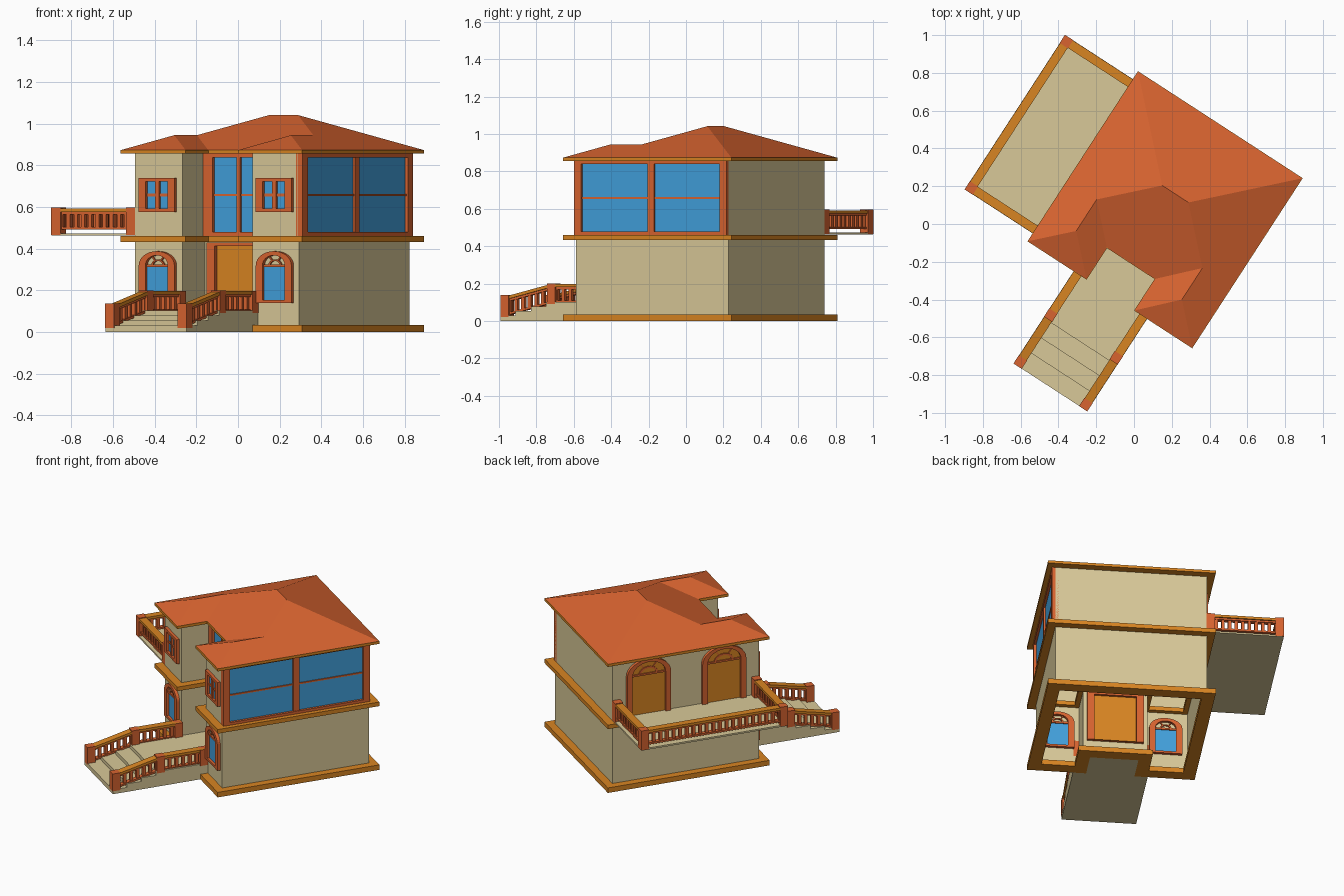
import bpy, bmesh, math

if "Cube" in bpy.data.objects:
    bpy.data.objects.remove(bpy.data.objects["Cube"])

ANGLE = math.radians(-33)          # the whole house is turned on the plot


def material(name, rgb):
    m = bpy.data.materials.new(name)
    lin = [((c / 255 + 0.055) / 1.055) ** 2.4 for c in rgb]
    m.diffuse_color = (*lin, 1)
    m.use_nodes = True
    m.node_tree.nodes["Principled BSDF"].inputs["Base Color"].default_value = m.diffuse_color
    return m


CREAM = material("cream plaster", (217, 201, 152))
ORANGE = material("burnt orange", (217, 100, 48))
OCHRE = material("ochre", (217, 133, 34))
BLUE = material("window blue", (66, 160, 220))

# House plan in its own axes: walls, entrance notch
X0, X1, Y0, Y1 = -0.373, 0.567, -0.334, 0.64
N0, N1, NB = -0.10, 0.30, -0.135


def outline(o):
    return [(X0 - o, Y0 - o), (N0 + o, Y0 - o), (N0 + o, NB - o), (N1 - o, NB - o),
            (N1 - o, Y0 - o), (X1 + o, Y0 - o), (X1 + o, Y1 + o), (X0 - o, Y1 + o)]


class Part:
    """Collects solids of one colour into one object."""

    def __init__(self, name, mat):
        self.name, self.mat, self.bm = name, mat, bmesh.new()

    def add(self, verts, faces, fix=True):
        vs = [self.bm.verts.new(v) for v in verts]
        fs = [self.bm.faces.new([vs[i] for i in f]) for f in faces]
        if fix:
            bmesh.ops.recalc_face_normals(self.bm, faces=fs)

    def prism(self, a, b):
        """Solid between two matching loops."""
        n = len(a)
        sides = [(i, (i + 1) % n, n + (i + 1) % n, n + i) for i in range(n)]
        self.add(a + b, sides + [tuple(range(n)), tuple(range(n, 2 * n))])

    def box(self, x0, x1, y0, y1, z0, z1):
        base = [(x0, y0), (x1, y0), (x1, y1), (x0, y1)]
        self.prism([(x, y, z0) for x, y in base], [(x, y, z1) for x, y in base])

    def ring(self, loops):
        """Closed tube through four matching loops."""
        n, m = len(loops[0]), len(loops)
        self.add([v for l in loops for v in l],
                 [(k * n + i, k * n + (i + 1) % n, (k + 1) % m * n + (i + 1) % n, (k + 1) % m * n + i)
                  for k in range(m) for i in range(n)])

    def plate(self, wall, pts, d0, d1):
        self.prism([wall(s, z, d0) for s, z in pts], [wall(s, z, d1) for s, z in pts])

    def rect(self, wall, s0, s1, z0, z1, d0, d1):
        self.plate(wall, [(s0, z0), (s1, z0), (s1, z1), (s0, z1)], d0, d1)

    def frame(self, wall, outer, inner, d0, d1):
        self.ring([[wall(s, z, d) for s, z in l]
                   for l, d in ((outer, d0), (outer, d1), (inner, d1), (inner, d0))])

    def bar(self, a, b, w, lo, hi):
        """Rail from a to b (x, y, floor z), sheared along a slope."""
        dx, dy = b[0] - a[0], b[1] - a[1]
        l = math.hypot(dx, dy)
        nx, ny = -dy / l * w / 2, dx / l * w / 2
        ends = [[(p[0] + s * nx, p[1] + s * ny, p[2] + h)
                 for s, h in ((-1, lo), (1, lo), (1, hi), (-1, hi))] for p in (a, b)]
        self.prism(*ends)

    def done(self):
        me = bpy.data.meshes.new(self.name)
        self.bm.to_mesh(me)
        self.bm.free()
        me.materials.append(self.mat)
        ob = bpy.data.objects.new(self.name, me)
        ob.rotation_euler.z = ANGLE
        bpy.context.collection.objects.link(ob)


# Wall planes: (along, height, distance outward) -> position
front = lambda s, z, d: (s, Y0 - d, z)
porch = lambda s, z, d: (s, NB - d, z)
left = lambda s, z, d: (X0 - d, s, z)
right = lambda s, z, d: (X1 + d, s, z)

# Walls: open shell
walls = Part("walls", CREAM)
pl = outline(0)
walls.add([(x, y, 0.005) for x, y in pl] + [(x, y, 0.87) for x, y in pl],
          [(i, (i + 1) % 8, 8 + (i + 1) % 8, 8 + i) for i in range(8)], False)
walls.done()

# Ochre bands at base, mid floor and eaves
for name, z0, z1 in (("base_band", 0, 0.034), ("floor_band", 0.433, 0.461), ("eaves_band", 0.856, 0.874)):
    p = Part(name, OCHRE)
    p.ring([[(x, y, z) for x, y in outline(o)]
            for o, z in ((0.05, z0), (0.05, z1), (-0.03, z1), (-0.03, z0))])
    p.done()

# Hip roof with two front wings, equal slopes
SL, EZ = 0.385, 0.873
ol = outline(0.05)
w = (ol[1][0] - ol[0][0]) / 2
m = (ol[7][1] - ol[2][1]) / 2
xl, xr, yf, yn = ol[0][0] + w, ol[5][0] - w, ol[0][1] + w, ol[2][1] + w
ridge = [(xl, yf, w), (xl, yn, w), (ol[0][0] + m, ol[2][1] + m, m),
         (ol[5][0] - m, ol[2][1] + m, m), (xr, yn, w), (xr, yf, w)]
roof = Part("roof", ORANGE)
roof.add([(x, y, EZ) for x, y in ol] + [(x, y, EZ + SL * h) for x, y, h in ridge],
         [(0, 1, 8), (1, 2, 9, 8), (2, 3, 12, 11, 10, 9), (3, 4, 13, 12), (4, 5, 13),
          (5, 6, 11, 12, 13), (6, 7, 10, 11), (7, 0, 8, 9, 10)], False)
roof.done()


def rect_pts(s0, s1, z0, z1):
    return [(s0, z0), (s1, z0), (s1, z1), (s0, z1)]


def window(name, wall, s0, s1, z0, z1, bs, bz, mull, bar):
    """Rectangular window: frame, glass, upright and crossbar."""
    f, g = Part(name + "_frame", ORANGE), Part(name + "_glass", BLUE)
    f.frame(wall, rect_pts(s0, s1, z0, z1), rect_pts(s0 + bs, s1 - bs, z0 + bz, z1 - bz), -0.02, 0.02)
    c, zc = (s0 + s1) / 2, (z0 + z1) / 2
    f.rect(wall, c - mull / 2, c + mull / 2, z0 + bz, z1 - bz, -0.015, 0.015)
    f.rect(wall, s0 + bs, s1 - bs, zc - bar / 2, zc + bar / 2, -0.01, 0.01)
    g.rect(wall, s0 + bs, s1 - bs, z0 + bz, z1 - bz, -0.003, 0.004)
    f.done()
    g.done()


def arch(c, hw, z0, spring, rise):
    top = [(c + hw * math.cos(math.pi * i / 16), spring + rise * math.sin(math.pi * i / 16)) for i in range(17)]
    return [(c - hw, z0), (c + hw, z0)] + top


def arched(name, wall, c, hw, z0, spring, top, b, bb, fill, full):
    """Arched opening with fan bars in the head."""
    f, g = Part(name + "_frame", ORANGE), Part(name + "_panel", fill)
    rise = top - spring
    ri = rise - 0.02
    f.frame(wall, arch(c, hw, z0, spring, rise), arch(c, hw - b, z0 + bb, spring, ri), -0.02, 0.02)
    f.rect(wall, c - hw + b, c + hw - b, spring - 0.008, spring + 0.004, -0.01, 0.012)
    h = hw - b
    half = lambda k: [(c + k * h * math.cos(math.pi * i / 12), spring + k * ri * math.sin(math.pi * i / 12))
                      for i in range(13)]
    f.frame(wall, half(0.58), half(0.44), -0.01, 0.01)
    for a in (60, 120):
        ca, sa = h * math.cos(math.radians(a)), ri * math.sin(math.radians(a))
        f.plate(wall, [(c + ca * .5 - .004, spring + sa * .5), (c + ca * .5 + .004, spring + sa * .5),
                       (c + ca + .004, spring + sa), (c + ca - .004, spring + sa)], -0.01, 0.01)
    if full:
        g.plate(wall, arch(c, h, z0 + bb, spring, ri), -0.003, 0.004)
    else:
        g.rect(wall, c - h, c + h, z0 + bb, spring, -0.003, 0.004)
    f.done()
    g.done()


# Large windows
window("side_window", right, Y0, Y1, 0.461, 0.856, 0.045, 0.018, 0.04, 0.01)
window("porch_window", porch, N0, N1, 0.461, 0.856, 0.055, 0.018, 0.02, 0.01)
# Wing windows
for tag, c in (("left", -0.2365), ("right", 0.4335)):
    window(tag + "_square_window", front, c - 0.102, c + 0.102, 0.575, 0.74, 0.04, 0.017, 0.022, 0.014)
    arched(tag + "_arched_window", front, c, 0.102, 0.14, 0.32, 0.388, 0.038, 0.014, BLUE, False)
# Balcony doors
for tag, c in (("back", 0.403), ("front", -0.097)):
    arched(tag + "_balcony_door", left, c, 0.145, 0.461, 0.745, 0.848, 0.035, 0.0, OCHRE, True)

# Entrance door
p = Part("entrance_door_frame", ORANGE)
p.frame(porch, rect_pts(-0.075, 0.275, 0.09, 0.43), rect_pts(-0.03, 0.23, 0.09, 0.412), -0.02, 0.025)
p.done()
p = Part("entrance_door", OCHRE)
p.rect(porch, -0.03, 0.23, 0.09, 0.412, -0.003, 0.005)
p.done()

# Steps and landing
SX0, SX1, SF = -0.132, 0.332, -0.966
prof, y = [(Y0 - 0.001, 0), (SF, 0)], SF
for i in range(4):
    z = 0.03 + 0.024 * i
    prof += [(y, z), (y + 0.096 if i < 3 else Y0 - 0.001, z)]
    y += 0.096
p = Part("entrance_steps", CREAM)
p.prism([(SX0, a, b) for a, b in prof], [(SX1, a, b) for a, b in prof])
p.box(N0, N1, Y0 - 0.001, NB, 0, 0.102)
p.done()

# Balcony floor
BX = -0.851
p = Part("balcony_floor", CREAM)
p.box(BX, X0, Y0, Y1, 0.463, 0.474)
p.done()


def railing(name, runs, posts):
    """Runs of (start, end) at floor height; posts of (x, y, z0, z1)."""
    caps, bars = Part(name + "_caps", OCHRE), Part(name + "_balusters", ORANGE)
    for a, b in runs:
        caps.bar(a, b, 0.048, 0.098, 0.115)
        bars.bar(a, b, 0.03, 0.086, 0.098)
        bars.bar(a, b, 0.03, 0.014, 0.026)
        n = round(math.dist(a, b) / 0.043)
        for i in range(n):
            t = (i + 0.5) / n
            x, y, z = [u + (v - u) * t for u, v in zip(a, b)]
            bars.box(x - 0.01, x + 0.01, y - 0.01, y + 0.01, z + 0.02, z + 0.09)
    for x, y, z0, z1 in posts:
        bars.box(x - 0.026, x + 0.026, y - 0.026, y + 0.026, z0, z1)
    caps.done()
    bars.done()


# Balcony railing
e = 0.025
bx, by0, by1, bz = BX + e, Y0 + e, Y1 - e, 0.477
railing("balcony_railing",
        [((X0, by0, bz), (bx, by0, bz)), ((bx, by0, bz), (bx, by1, bz)), ((bx, by1, bz), (X0, by1, bz))],
        [(x, y, 0.465, 0.597) for x in (bx, X0 - e) for y in (by0, by1)])
# Stair railings
for tag, x in (("left", SX0 + e), ("right", SX1 - e)):
    fy, my = SF + e, -0.645
    railing(tag + "_stair_railing",
            [((x, fy, 0.015), (x, my, 0.083)), ((x, my, 0.083), (x, Y0, 0.083))],
            [(x, fy, 0.02, 0.138), (x, my, 0.09, 0.2), (x, Y0 - e, 0.09, 0.198)])
